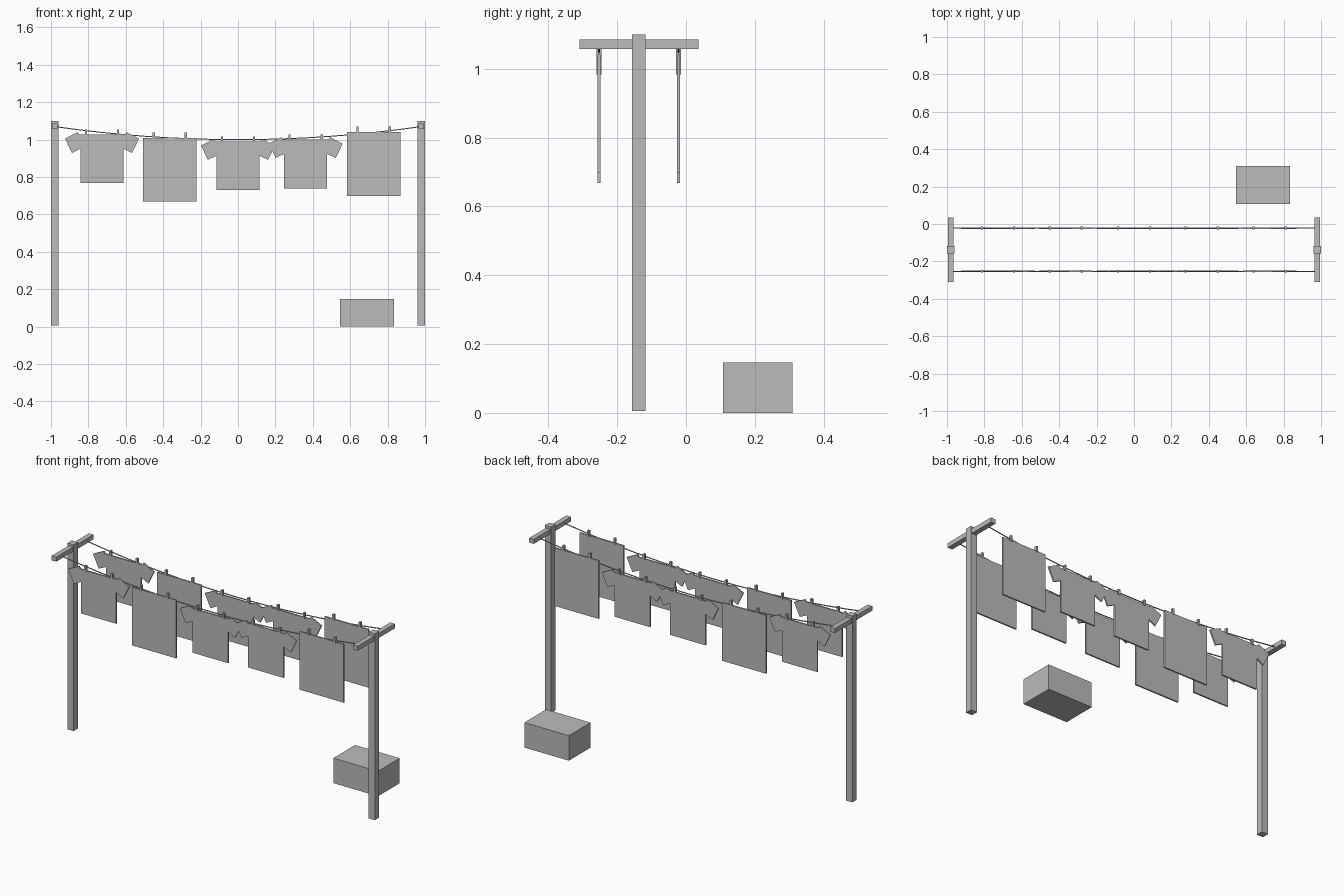
import bpy
import math
from mathutils import Vector

if "Cube" in bpy.data.objects:
    bpy.data.objects.remove(bpy.data.objects["Cube"])

# One plain grey for everything
grey = bpy.data.materials.new("plain_grey")
grey.use_nodes = True
grey.diffuse_color = (0.5, 0.5, 0.5, 1)
grey.node_tree.nodes["Principled BSDF"].inputs["Base Color"].default_value = (0.5, 0.5, 0.5, 1)

POLE_X = 0.98
POLE_Y = -0.137
LINE_Y = {"front": -0.253, "back": -0.022}
CLOTH = 0.009


def box(name, low, high):
    """Axis-aligned box between two corners."""
    low, high = Vector(low), Vector(high)
    bpy.ops.mesh.primitive_cube_add(size=1, location=(low + high) / 2)
    ob = bpy.context.object
    ob.name = name
    ob.scale = high - low
    ob.data.materials.append(grey)
    return ob


def slab(name, outline, x, y, z):
    """Thin upright sheet from an (x, z) outline, centred on the given y."""
    n = len(outline)
    verts = [(px, side * CLOTH / 2, pz) for side in (-1, 1) for px, pz in outline]
    faces = [tuple(range(n)), tuple(reversed(range(n, 2 * n)))]
    faces += [(i, i + n, (i + 1) % n + n, (i + 1) % n) for i in range(n)]
    mesh = bpy.data.meshes.new(name)
    mesh.from_pydata(verts, [], faces)
    mesh.materials.append(grey)
    ob = bpy.data.objects.new(name, mesh)
    ob.location = (x, y, z)
    bpy.context.collection.objects.link(ob)
    return ob


def sag(x):
    return 1.0 + 0.07 * (x / POLE_X) ** 2


def washing_line(name, y, steps=16):
    """Sagging cord as a bevelled curve, turned into a mesh."""
    curve = bpy.data.curves.new(name, "CURVE")
    curve.dimensions = "3D"
    curve.bevel_depth = 0.003
    curve.bevel_resolution = 1
    curve.use_fill_caps = True
    spline = curve.splines.new("POLY")
    spline.points.add(steps)
    for i, point in enumerate(spline.points):
        x = POLE_X * (2 * i / steps - 1)
        point.co = (x, y, sag(x), 1)
    curve.materials.append(grey)
    ob = bpy.data.objects.new(name, curve)
    bpy.context.collection.objects.link(ob)
    bpy.ops.object.select_all(action="DESELECT")
    ob.select_set(True)
    bpy.context.view_layer.objects.active = ob
    bpy.ops.object.convert(target="MESH")


# Garment outlines, hung from z = 0
half_shirt = [(0.115, -0.26), (0.115, -0.076), (0.161, -0.098),
              (0.198, -0.021), (0.129, 0.013), (0.122, 0)]
shirt = half_shirt + [(-x, z) for x, z in reversed(half_shirt)]
towel = [(0.143, -0.342), (0.143, 0), (-0.143, 0), (-0.143, -0.342)]

# Posts with crossbars
for side, sign in (("left", 1), ("right", -1)):
    x = sign * POLE_X
    box(side + "_post", (x - 0.02, POLE_Y - 0.02, 0.005), (x + 0.02, POLE_Y + 0.02, 1.1))
    box(side + "_crossbar", (x - 0.015, -0.31, 1.058), (x + 0.015, 0.036, 1.085))

# Lines with laundry and pegs
laundry = [("shirt", shirt, -0.727, 1.027), ("towel", towel, -0.365, 1.01),
           ("shirt", shirt, 0.0, 0.99), ("shirt", shirt, 0.362, 1.0),
           ("towel", towel, 0.725, 1.041)]
for row, y in LINE_Y.items():
    washing_line(row + "_line", y)
    for i, (kind, outline, x, top) in enumerate(laundry):
        slab(f"{row}_{kind}_{i + 1}", outline, x, y, top)
        for s in (-1, 1):
            px = x + s * 0.086
            box(f"{row}_peg", (px - 0.006, y - 0.0073, top - 0.006),
                (px + 0.006, y + 0.0073, top + 0.028))

# Laundry basket
box("basket", (0.545, 0.108, 0), (0.835, 0.31, 0.147))
